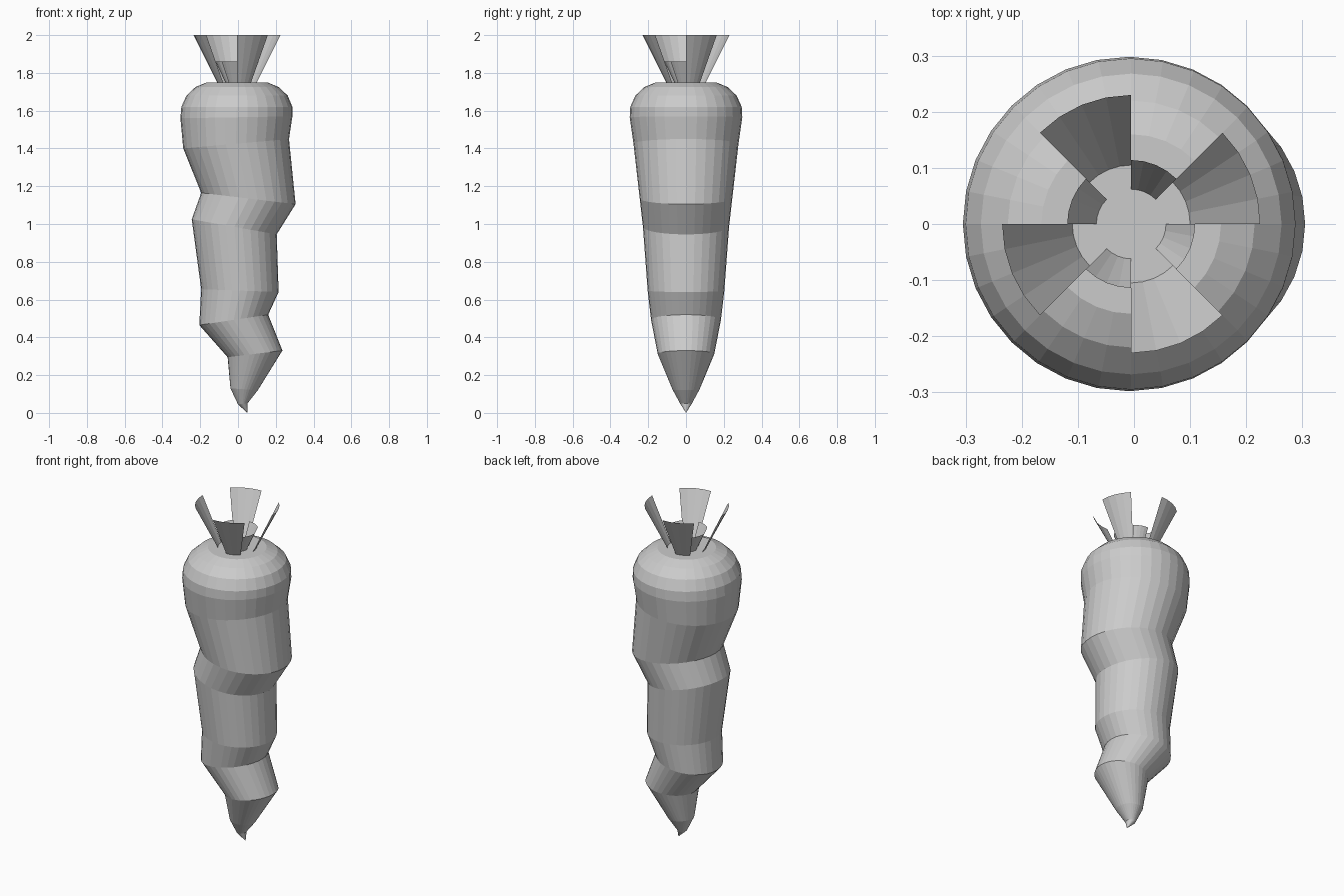
import bpy, bmesh
from math import cos, sin, radians, tau

if "Cube" in bpy.data.objects:
    bpy.data.objects.remove(bpy.data.objects["Cube"])

SIDES = 32


def make_object(name, bm):
    mesh = bpy.data.meshes.new(name)
    bm.to_mesh(mesh)
    bm.free()
    obj = bpy.data.objects.new(name, mesh)
    bpy.context.collection.objects.link(obj)
    return obj


# Root: tilted rings given as left x, left z, right x, right z, depth radius
rings = [
    (-0.165, 1.75, 0.155, 1.75, 0.16),
    (-0.225, 1.725, 0.215, 1.725, 0.22),
    (-0.273, 1.68, 0.263, 1.68, 0.268),
    (-0.30, 1.62, 0.288, 1.62, 0.295),
    (-0.305, 1.56, 0.288, 1.57, 0.298),
    (-0.29, 1.40, 0.27, 1.45, 0.278),
    (-0.195, 1.165, 0.305, 1.105, 0.245),
    (-0.245, 1.025, 0.205, 0.945, 0.228),
    (-0.195, 0.655, 0.215, 0.64, 0.203),
    (-0.205, 0.465, 0.16, 0.52, 0.185),
    (-0.055, 0.295, 0.235, 0.33, 0.15),
    (-0.04, 0.13, 0.105, 0.12, 0.072),
    (0.0, 0.045, 0.05, 0.05, 0.03),
]
bm = bmesh.new()
loops = []
for lx, lz, rx, rz, depth in rings:
    loops.append([bm.verts.new(((lx + rx) / 2 + (rx - lx) / 2 * cos(tau * i / SIDES),
                                depth * sin(tau * i / SIDES),
                                (lz + rz) / 2 + (rz - lz) / 2 * cos(tau * i / SIDES)))
                  for i in range(SIDES)])
bm.faces.new(loops[0])
for upper, lower in zip(loops, loops[1:]):
    for i in range(SIDES):
        j = (i + 1) % SIDES
        bm.faces.new((upper[i], lower[i], lower[j], upper[j]))
tip = bm.verts.new((0.05, 0, 0))
for i in range(SIDES):
    bm.faces.new((loops[-1][i], tip, loops[-1][(i + 1) % SIDES]))
bmesh.ops.recalc_face_normals(bm, faces=bm.faces)
make_object("root", bm)


# Leaves: 45 degree slices of an open flared cone
def leaves(name, start, base_radius, top_radius, top_z):
    bm = bmesh.new()
    for k in range(4):
        low, high = [], []
        for i in range(5):
            a = radians(start + 90 * k + 11.25 * i)
            low.append(bm.verts.new((-0.005 + base_radius * cos(a), base_radius * sin(a), 1.75)))
            high.append(bm.verts.new((-0.005 + top_radius * cos(a), top_radius * sin(a), top_z)))
        for i in range(4):
            bm.faces.new((low[i], low[i + 1], high[i + 1], high[i]))
    make_object(name, bm)


leaves("long_leaves", 0, 0.105, 0.23, 2.0)
leaves("short_leaves", 45, 0.062, 0.114, 1.86)
